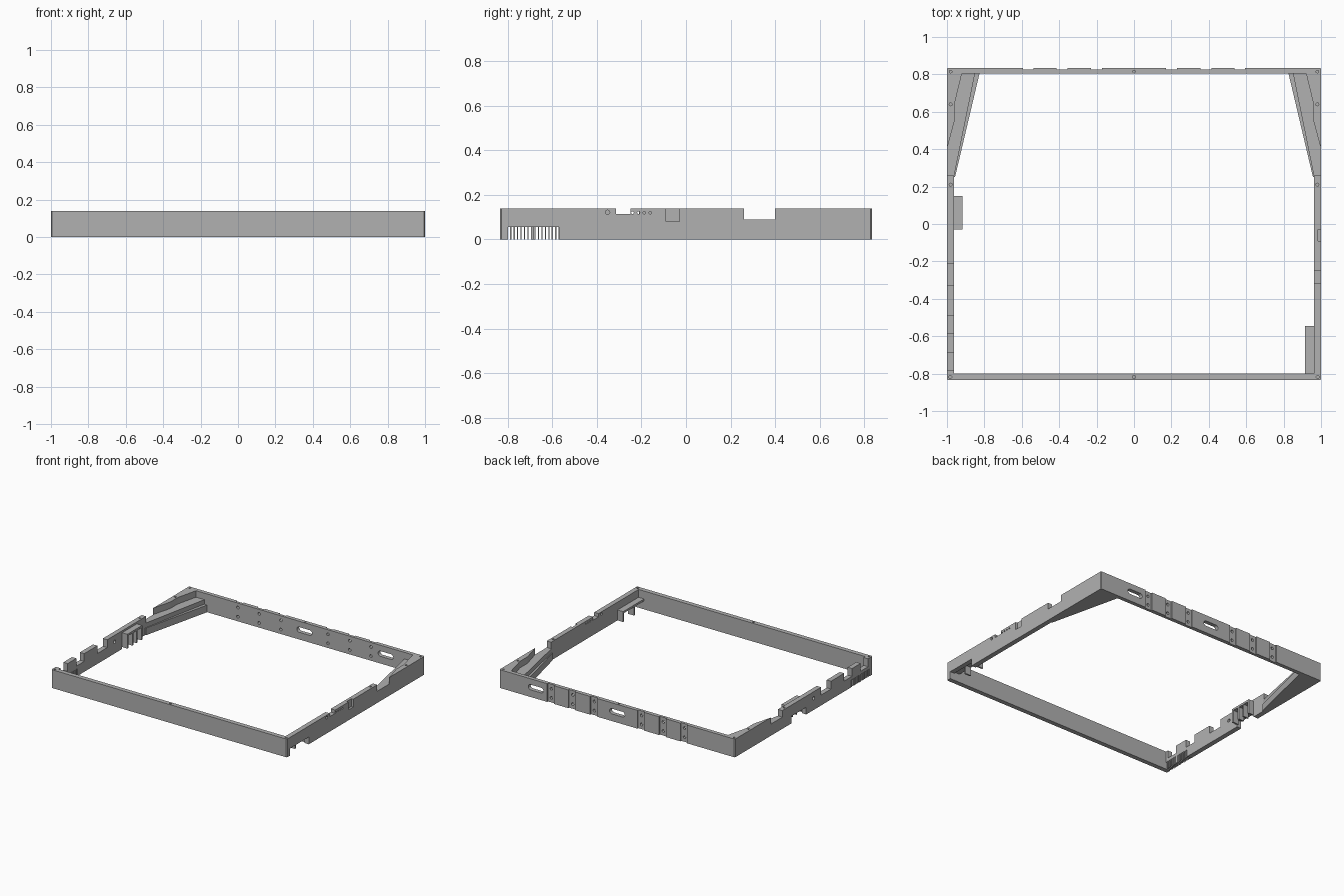
import bpy, bmesh, math
from mathutils import Vector, Matrix

if "Cube" in bpy.data.objects:
    bpy.data.objects.remove(bpy.data.objects["Cube"])

H = 0.14          # frame height
Y = 0.835         # half depth
LEDGE = 0.09      # lowered wall height

grey = bpy.data.materials.new("light_grey")
grey.diffuse_color = (0.44, 0.44, 0.44, 1)
grey.use_nodes = True
grey.node_tree.nodes["Principled BSDF"].inputs["Base Color"].default_value = grey.diffuse_color


def finish(name, bm):
    bmesh.ops.recalc_face_normals(bm, faces=bm.faces)
    me = bpy.data.meshes.new(name)
    bm.to_mesh(me)
    bm.free()
    me.materials.append(grey)
    ob = bpy.data.objects.new(name, me)
    bpy.context.collection.objects.link(ob)
    return ob


def prism(bm, pts, offset):
    """Extrude a closed outline by an offset vector."""
    f = bm.faces.new([bm.verts.new(p) for p in pts])
    r = bmesh.ops.extrude_face_region(bm, geom=[f])
    vs = [g for g in r["geom"] if isinstance(g, bmesh.types.BMVert)]
    bmesh.ops.translate(bm, verts=vs, vec=Vector(offset))


def box(bm, x0, x1, y0, y1, z0, z1):
    prism(bm, [(x0, y0, z0), (x1, y0, z0), (x1, y1, z0), (x0, y1, z0)], (0, 0, z1 - z0))


def rod(bm, centre, axis, r, length, n=12):
    rot = Vector((0, 0, 1)).rotation_difference(Vector(axis)).to_matrix().to_4x4()
    bmesh.ops.create_cone(bm, cap_ends=True, segments=n, radius1=r, radius2=r,
                          depth=length, matrix=Matrix.Translation(centre) @ rot)


def cut(ob, bm):
    """Subtract a cutter mesh and remove it."""
    c = finish("cutter", bm)
    c.hide_render = True
    m = ob.modifiers.new("cut", "BOOLEAN")
    m.operation, m.solver, m.object = "DIFFERENCE", "EXACT", c
    bpy.context.view_layer.objects.active = ob
    bpy.ops.object.modifier_apply(modifier=m.name)
    bpy.data.objects.remove(c, do_unlink=True)


def outline(bm, pts, z0, z1):
    prism(bm, [(x, y, z0) for x, y in pts], (0, 0, z1 - z0))


def end_wall(name, s, inner):
    """Front or back wall with chamfered outer corners."""
    c = 0.006
    bm = bmesh.new()
    outline(bm, [(-1, s * inner), (1, s * inner), (1, s * (Y - c)), (1 - c, s * Y),
                 (-1 + c, s * Y), (-1, s * (Y - c))], 0, H)
    return finish(name, bm)


# Front wall with screw holes
front = end_wall("front_wall", -1, 0.80)
bm = bmesh.new()
for x in (-0.982, 0, 0.982):
    rod(bm, (x, -0.818, H), (0, 0, 1), 0.008, 0.06)
cut(front, bm)

# Back wall: outer grooves with paired holes, cable slots, screw holes
back = end_wall("back_wall", 1, 0.805)
bm = bmesh.new()
grooves = [s * x for s in (-1, 1) for x in (0.20, 0.385, 0.565)]
for x in grooves:
    box(bm, x - 0.029, x + 0.029, 0.825, 0.86, -0.02, H + 0.02)
cut(back, bm)
bm = bmesh.new()
for x in grooves:
    for z in (0.035, 0.105):
        rod(bm, (x, 0.82, z), (0, 1, 0), 0.011, 0.1)
for cx in (0, 0.69):
    pts = []
    for i in range(18):
        a = math.pi * (i if i < 9 else i - 1) / 8
        side = 0.045 if i < 9 else -0.045
        pts.append((cx + side + 0.02 * math.sin(a), 0.78, 0.075 + 0.02 * math.cos(a)))
    prism(bm, pts, (0, 0.1, 0))
for x in (-0.98, 0, 0.98):
    rod(bm, (x, 0.815, H), (0, 0, 1), 0.007, 0.06)
cut(back, bm)


def side_wall(name, s, profile):
    bm = bmesh.new()
    prism(bm, [(s, y, z) for y, z in profile], (-s * 0.037, 0, 0))
    return finish(name, bm)


# Right wall, opened at the bottom front and notched on top
right = side_wall("right_wall", 1, [
    (-0.80, 0.055), (-0.57, 0.055), (-0.57, 0), (0.805, 0), (0.805, LEDGE),
    (0.26, LEDGE), (0.26, H), (-0.80, H)])
bm = bmesh.new()
box(bm, 0.985, 1.02, -0.09, -0.03, 0.08, 0.16)      # outer recess
box(bm, 0.94, 1.02, -0.315, -0.25, 0.115, 0.16)     # connector notch
rod(bm, (0.98, -0.352, 0.122), (1, 0, 0), 0.010, 0.1)
for y in (-0.24, -0.213, -0.187, -0.16):
    rod(bm, (0.98, y, 0.12), (1, 0, 0), 0.006, 0.1, 8)
rod(bm, (0.98, 0.21, H), (0, 0, 1), 0.008, 0.06)
cut(right, bm)

# Left wall with stepped top and an opening beneath the bracket
left = side_wall("left_wall", -1, [
    (-0.80, 0), (-0.03, 0), (-0.03, 0.055), (0.15, 0.055), (0.15, 0), (0.805, 0),
    (0.805, LEDGE), (0.26, LEDGE), (0.26, H), (-0.21, H), (-0.21, 0.08),
    (-0.33, 0.08), (-0.33, H), (-0.49, H), (-0.49, 0.08), (-0.585, 0.08),
    (-0.585, H), (-0.69, H), (-0.69, 0.08), (-0.78, 0.08), (-0.78, H), (-0.80, H)])
bm = bmesh.new()
for start in (-0.800, -0.675):                      # vent slots
    for i in range(7):
        y = start + i * 0.0155
        box(bm, -1.02, -0.94, y, y + 0.010, -0.02, 0.055)
rod(bm, (-0.98, -0.12, 0.09), (1, 0, 0), 0.013, 0.1)
rod(bm, (-0.98, 0.21, H), (0, 0, 1), 0.008, 0.06)
cut(left, bm)

# Rear corner gussets: raised corner, ledge and lower diagonal step
for s, side in ((-1, "left"), (1, "right")):
    bm = bmesh.new()
    outline(bm, [(s * x, y) for x, y in (
        (1, 0.40), (0.96, 0.55), (0.96, 0.64), (0.92, 0.805), (1, 0.805))], LEDGE, H)
    raised = finish(side + "_raised_corner", bm)
    bm = bmesh.new()
    rod(bm, (s * 0.98, 0.64, H), (0, 0, 1), 0.008, 0.06)
    cut(raised, bm)
    bm = bmesh.new()
    outline(bm, [(s * x, y) for x, y in (
        (0.963, 0.25), (0.975, 0.26), (0.963, 0.805), (0.85, 0.805))], 0, LEDGE)
    finish(side + "_gusset", bm)
    bm = bmesh.new()
    outline(bm, [(s * x, y) for x, y in (
        (0.963, 0.25), (0.85, 0.805), (0.826, 0.805), (0.957, 0.25))], 0, 0.055)
    finish(side + "_gusset_step", bm)


def bracket(name, x0, x1, y0, y1, z0, z1, ribs):
    """Shelf plate with ribs hanging below it."""
    bm = bmesh.new()
    box(bm, x0, x1, y0, y1, z1 - 0.015, z1)
    for y in ribs:
        box(bm, x0, x1, y, y + 0.012, z0, z1 - 0.015)
    finish(name, bm)


bracket("left_bracket", -0.965, -0.918, -0.03, 0.15, 0.015, 0.125, (-0.03, 0.03, 0.08, 0.138))
bracket("right_bracket", 0.915, 0.965, -0.80, -0.545, 0.0, 0.08, (-0.688, -0.557))
